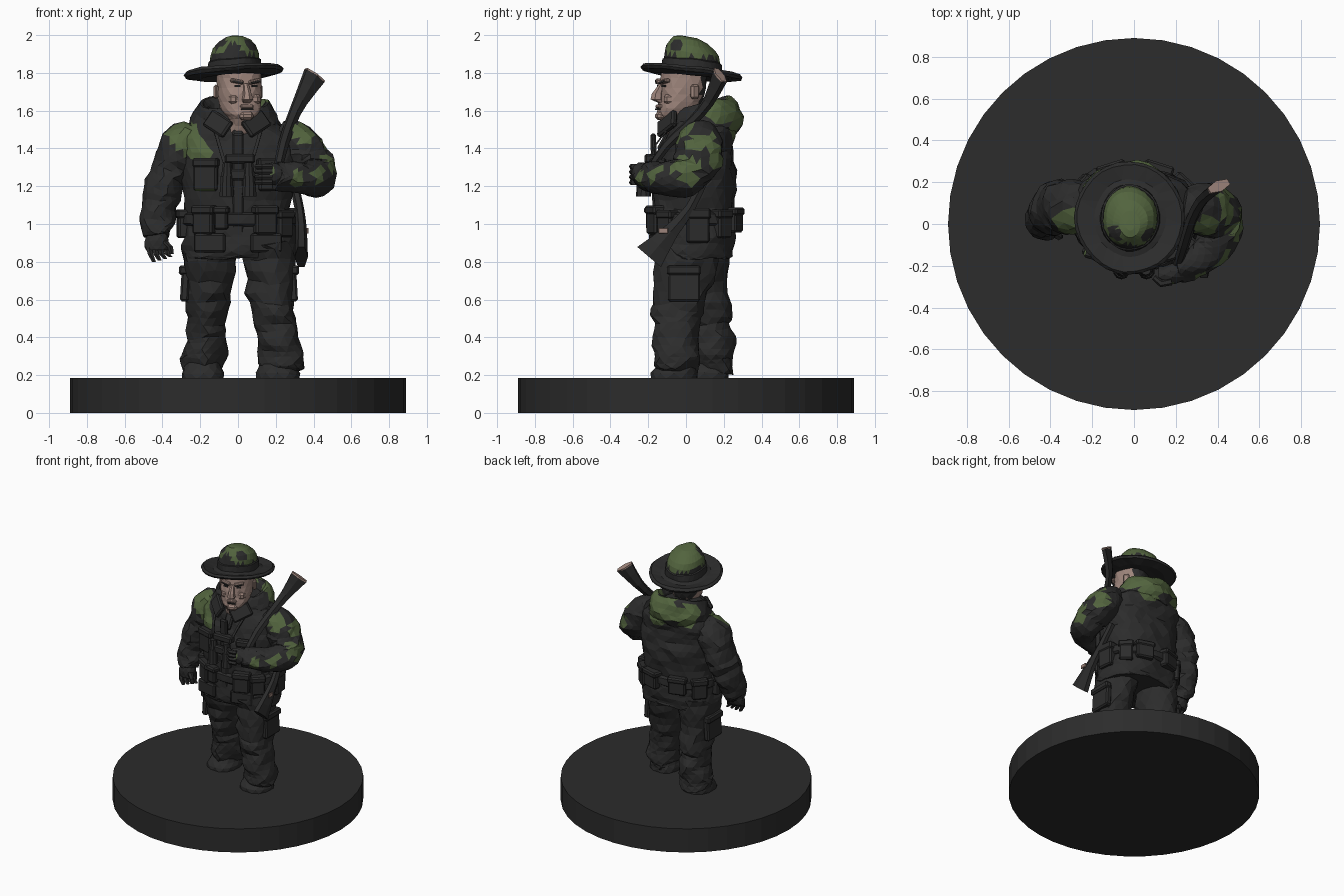
import bpy, bmesh, math
from mathutils import Vector, Matrix, noise

DARK, GREEN, SKIN = 0, 1, 2
MATS = []
for nm, col in (("charcoal cloth", (0.025, 0.025, 0.025, 1)),
                ("camouflage green", (0.085, 0.127, 0.048, 1)),
                ("skin tan", (0.34, 0.235, 0.20, 1))):
    m = bpy.data.materials.new(nm)
    m.diffuse_color = col
    MATS.append(m)


def finish(name, bm, mat=DARK, rule=None):
    bmesh.ops.recalc_face_normals(bm, faces=bm.faces[:])
    for f in bm.faces:
        f.material_index = rule(f.calc_center_median()) if rule else mat
    me = bpy.data.meshes.new(name)
    bm.to_mesh(me)
    bm.free()
    for m in MATS:
        me.materials.append(m)
    ob = bpy.data.objects.new(name, me)
    bpy.context.collection.objects.link(ob)
    return ob


def spline(rows, steps):
    """Smoothly interpolate the ring values."""
    out = []
    for i in range(len(rows) - 1):
        a, b, c, d = rows[max(i - 1, 0)], rows[i], rows[i + 1], rows[min(i + 2, len(rows) - 1)]
        for s in range(steps):
            t = s / steps
            out.append([0.5 * (2 * q + (r - p) * t + (2 * p - 5 * q + 4 * r - w) * t * t
                               + (3 * q - p - 3 * r + w) * t ** 3) for p, q, r, w in zip(a, b, c, d)])
    return out + [list(rows[-1])]


def loft(name, rows, n=16, mat=DARK, axis=None, steps=3, amp=0.0, freq=9, rule=None, power=2.0, shear=(0, 0)):
    """Rings (x, y, z, ru, rv): horizontal, or square to the path when axis is given."""
    rows = spline(rows, steps)
    pts = [Vector(r[:3]) for r in rows]
    bm = bmesh.new()
    rings = []
    for i, r in enumerate(rows):
        u, v = Vector((1, 0, 0)), Vector((0, 1, 0))
        if axis:
            t = (pts[min(i + 1, len(pts) - 1)] - pts[max(i - 1, 0)]).normalized()
            u = Vector(axis)
            u = (u - t * u.dot(t)).normalized()
            v = t.cross(u)
        ring = []
        for k in range(n):
            a = 2 * math.pi * (k + 0.5 + 0.5 * (i % 2) * (n > 8)) / n
            c, s = math.cos(a), math.sin(a)
            p = pts[i] + u * r[3] * math.copysign(abs(c) ** (2 / power), c) \
                       + v * r[4] * math.copysign(abs(s) ** (2 / power), s)
            p.z += shear[0] * (p.x - pts[0].x) + shear[1] * (p.y - pts[0].y)
            if amp:
                p += noise.noise_vector(Vector((p.x * freq, p.y * freq, p.z * freq * 2))) * amp
            ring.append(bm.verts.new(p))
        rings.append(ring)
    for a, b in zip(rings, rings[1:]):
        for k in range(n):
            bm.faces.new((a[k], a[(k + 1) % n], b[(k + 1) % n], b[k]))
    bm.faces.new(rings[0])
    bm.faces.new(rings[-1])
    if n > 8:
        bmesh.ops.triangulate(bm, faces=bm.faces[:])
    return finish(name, bm, mat, rule)


def box(name, loc, size, yaw=0.0, mat=DARK, bevel=0.01, pitch=0.0, roll=0.0, rule=None):
    bm = bmesh.new()
    bmesh.ops.create_cube(bm, size=1, matrix=Matrix.Diagonal((*size, 1)))
    if bevel:
        bmesh.ops.bevel(bm, geom=bm.edges[:], offset=bevel, segments=1, affect='EDGES')
    bm.transform(Matrix.Translation(loc) @ Matrix.Rotation(yaw, 4, 'Z')
                 @ Matrix.Rotation(pitch, 4, 'X') @ Matrix.Rotation(roll, 4, 'Y'))
    return finish(name, bm, mat, rule)


def cyl(name, loc, r1, r2, h, n=10, rot=None):
    bm = bmesh.new()
    bmesh.ops.create_cone(bm, cap_ends=True, segments=n, radius1=r1, radius2=r2, depth=h)
    bm.transform(Matrix.Translation(loc) @ (rot or Matrix()))
    return finish(name, bm)


# camouflage patches: position and radius
PATCHES = [(-.29, -.02, 1.49, .09), (-.23, -.1, 1.40, .075), (.34, 0, 1.47, .07), (.40, .08, 1.42, .075),
           (.44, .16, 1.36, .06), (.47, .0, 1.28, .08), (.40, -.14, 1.25, .06), (.30, -.22, 1.25, .05),
           (.20, -.14, 1.40, .04), (-.16, -.17, 1.2, .035), (.17, -.28, 1.28, .035),
           (.02, .29, 1.61, .11), (-.17, .22, 1.57, .08), (.17, .18, 1.63, .09), (.10, .27, 1.51, .06)]


def camo(c):
    w = 1 + 0.45 * noise.noise(c * 14)
    return GREEN if any((c - Vector(p[:3])).length < p[3] * w for p in PATCHES) else DARK


# display base
cyl("round_base", (0, 0, .0925), .89, .89, .185, 40)

# trousers, boots and cargo pockets
loft("left_trouser", [(-.15, .05, .9, .14, .18), (-.155, .06, .75, .14, .165), (-.16, .09, .58, .115, .14),
     (-.165, .11, .47, .10, .125), (-.17, .13, .37, .115, .13), (-.18, .13, .28, .12, .12),
     (-.185, .13, .22, .105, .11)], 14, amp=.027, freq=8)
loft("right_trouser", [(.15, .0, .9, .14, .18), (.17, -.01, .75, .135, .165), (.18, -.04, .58, .12, .14),
     (.20, -.05, .47, .11, .125), (.22, -.05, .36, .12, .125), (.235, -.05, .27, .115, .12),
     (.22, -.06, .22, .10, .11)], 14, amp=.027, freq=8)
for side, x, y, yaw in (("left", -.185, .10, -.15), ("right", .21, -.065, .15)):
    loft(side + "_boot", [(x, y, .18, .115, .125), (x, y, .21, .115, .125), (x, y + .01, .24, .10, .11),
         (x, y + .03, .30, .08, .08)], 12, steps=1, amp=.008, power=2.4)
for side, x, y in (("left", -.28, .07), ("right", .29, -.01)):
    s = math.copysign(1, x)
    box(side + "_cargo_pocket", (x, y, .68), (.045, .17, .18), roll=s * -.06)
    box(side + "_cargo_flap", (x + s * .008, y, .755), (.05, .18, .05), roll=s * -.06)

# jacket body
loft("jacket", [(.01, .04, .82, .295, .205), (.01, .04, .86, .305, .215), (.01, .04, .97, .295, .215),
     (0, .045, 1.08, .28, .21), (0, .05, 1.24, .295, .215), (0, .06, 1.38, .31, .19), (-.01, .08, 1.48, .285, .175),
     (-.02, .08, 1.55, .21, .15), (-.02, .07, 1.6, .13, .12)], 26, amp=.02, freq=8, rule=camo, power=2.3)
loft("waist_belt", [(.005, .042, .99, .29, .218), (.005, .042, 1.0, .305, .232), (.005, .042, 1.05, .3, .23),
     (.005, .042, 1.06, .28, .21)], 24, steps=1, amp=.006, power=2.3)
box("jacket_placket", (.0, -.165, 1.17), (.06, .03, .62), pitch=.03)
box("upper_placket", (.0, -.105, 1.46), (.06, .03, .16), pitch=-.5)

# belt pouches set round the waist: angle, width, height, z
for i, (deg, w, h, z) in enumerate([(-128, .12, .15, 1.02), (-108, .07, .12, 1.03), (-62, .12, .15, 1.02),
                                    (-38, .10, .14, 1.0), (5, .12, .18, .99), (40, .10, .15, 1.0),
                                    (68, .13, .13, 1.02), (112, .13, .13, 1.02), (145, .11, .15, 1.0),
                                    (185, .1, .15, 1.0)]):
    a = math.radians(deg)
    p = (.005 + .295 * math.cos(a), .042 + .228 * math.sin(a))
    yaw = math.atan2(math.sin(a) / .228, math.cos(a) / .295) + math.pi / 2
    box(f"belt_pouch_{i}", (*p, z), (w, .065, h), yaw)
    box(f"belt_pouch_flap_{i}", (*p, z + h * .36), (w + .014, .08, h * .32), yaw)

# chest and hem pockets
for s in (-1, 1):
    side = "left" if s < 0 else "right"
    box(side + "_chest_pocket", (s * .17, -.145, 1.25), (.13, .05, .15), s * .3, rule=camo)
    box(side + "_chest_flap", (s * .17, -.15, 1.325), (.14, .055, .05), s * .3, rule=camo)
    box(side + "_hem_pocket", (s * .15, -.165, .90), (.17, .03, .1), s * .22)

# binoculars with neck strap
for s in (-1, 1):
    cyl("binocular_barrel", (s * .06, -.225, 1.20), .04, .033, .11)
    cyl("binocular_eyepiece", (s * .057, -.22, 1.29), .033, .024, .07)
    loft("binocular_strap", [(s * .07, -.20, 1.32, .012, .006), (s * .10, -.16, 1.42, .012, .006),
         (s * .13, -.07, 1.53, .012, .006)], 4, axis=(1, 0, 0))
box("binocular_bridge", (0, -.22, 1.26), (.10, .04, .06))
box("chest_gear", (.01, -.19, 1.345), (.16, .06, .05))

# sleeves
loft("left_sleeve", [(-.22, .08, 1.45, .09, .10), (-.30, .08, 1.41, .115, .125), (-.36, .08, 1.27, .105, .125),
     (-.41, .06, 1.13, .095, .115), (-.43, .02, 1.0, .09, .095), (-.425, .0, .93, .075, .08)],
     15, axis=(1, 0, 0), steps=4, amp=.024, freq=9, rule=camo)
loft("right_sleeve", [(.22, .08, 1.45, .09, .10), (.31, .07, 1.42, .115, .125), (.385, .06, 1.33, .115, .125),
     (.42, .0, 1.25, .105, .105), (.37, -.11, 1.24, .09, .09), (.28, -.19, 1.25, .075, .075),
     (.21, -.22, 1.26, .07, .065)], 15, axis=(0, .3, 1), steps=4, amp=.022, freq=9, rule=camo)

# gloved hands
loft("left_glove", [(-.425, .0, .96, .05, .055), (-.43, -.01, .91, .065, .055), (-.43, -.02, .86, .06, .04)],
     10, steps=2, amp=.008)
for k in range(4):
    x, y = -.475 + k * .03, -.02 + .01 * k
    loft(f"left_finger_{k}", [(x, y, .89, .018, .024), (x + .012, y - .02, .84, .017, .02),
         (x + .03, y - .02, .80 + .008 * k, .012, .014)], 6, steps=1)
loft("left_thumb", [(-.39, -.04, .91, .02, .02), (-.36, -.06, .88, .018, .018), (-.35, -.06, .84, .012, .012)], 6, steps=1)
loft("right_glove", [(.23, -.22, 1.26, .05, .05), (.18, -.24, 1.265, .06, .05), (.12, -.245, 1.26, .045, .04)],
     10, axis=(0, 0, 1), steps=2, amp=.008, rule=camo)
for k in range(4):
    z = 1.22 + k * .028
    loft(f"right_finger_{k}", [(.18, -.275, z, .016, .018), (.13, -.285, z, .016, .018), (.095, -.255, z, .013, .013)],
         6, axis=(0, 0, 1), steps=1)

# long gun: upper stock and lower section, both with a tan end
loft("gun_upper", [(.21, -.19, 1.29, .025, .02), (.24, -.10, 1.42, .03, .022), (.28, .03, 1.54, .032, .024),
     (.33, .12, 1.65, .042, .026), (.405, .18, 1.785, .072, .028)], 6, axis=(.12, .06, -.06), steps=2)
loft("gun_butt_plate", [(.403, .178, 1.782, .071, .029), (.407, .182, 1.79, .071, .029)], 6, SKIN,
     axis=(.12, .06, -.06), steps=1)
loft("gun_lower", [(.29, .10, 1.24, .025, .025), (.325, .02, 1.08, .03, .025), (.335, -.08, .96, .048, .03),
     (.335, -.195, .825, .095, .035)], 6, axis=(0, 1, -.5), steps=2)
box("gun_lower_fitting", (.368, -.12, .965), (.012, .05, .03), mat=SKIN, bevel=.003)

# hood and collar
loft("hood", [(-.02, .09, 1.43, .20, .17), (-.02, .10, 1.48, .235, .2), (-.02, .10, 1.55, .235, .19),
     (-.02, .09, 1.62, .205, .16), (-.02, .085, 1.64, .175, .135), (-.02, .06, 1.58, .14, .11),
     (-.02, .05, 1.5, .11, .1)], 22, steps=2, amp=.02, shear=(0, .25), rule=camo)
for s in (-1, 1):
    box("collar_flap", (s * .10 - .005, -.10, 1.53), (.15, .035, .10), s * .5, pitch=-.35, roll=s * -.5)

# head, turned a little to one side
head = [
    loft("head", [(0, -.03, 1.48, .07, .07), (0, -.055, 1.55, .07, .085), (0, -.05, 1.58, .092, .105),
         (0, -.03, 1.65, .112, .115), (0, -.02, 1.72, .116, .12), (0, -.01, 1.82, .112, .118)], 14, steps=2,
         amp=.01, power=2.4, rule=lambda c: DARK if c.y > .05 and c.z > 1.6 else SKIN),
    loft("nose", [(0, -.135, 1.745, .014, .012), (0, -.16, 1.69, .021, .03), (0, -.165, 1.66, .03, .032),
         (0, -.14, 1.64, .02, .012)], 6, SKIN, steps=1),
    box("chin", (0, -.14, 1.572), (.075, .05, .045), mat=SKIN, bevel=.015),
    box("upper_lip", (0, -.146, 1.622), (.07, .03, .02), mat=SKIN, bevel=.006),
    box("mouth_line", (0, -.157, 1.607), (.065, .009, .007), bevel=0)]
for s in (-1, 1):
    head += [box("brow", (s * .05, -.135, 1.755), (.07, .03, .022), s * .25, SKIN, .006, roll=s * -.2),
             box("eyebrow", (s * .05, -.15, 1.752), (.055, .009, .009), s * .25, DARK, 0, roll=s * -.2),
             box("eye", (s * .047, -.139, 1.73), (.032, .009, .012), s * .25, DARK, 0),
             box("cheek", (s * .06, -.115, 1.66), (.06, .05, .06), s * .5, SKIN, .018),
             box("ear", (s * .12, .01, 1.70), (.025, .05, .075), s * .3, SKIN, .01)]
for ob in head:
    ob.data.transform(Matrix.Rotation(math.radians(18), 4, 'Z'))


# wide-brimmed hat: dark brim and band, green crown with dark dents
def hat_rule(c):
    if c.z < 1.885 - .12 * (c.y - .03) + .02 * noise.noise(c * 12):
        return DARK
    dents = ((-.10, -.05, 1.96), (.07, -.06, 1.96), (-.02, -.10, 1.92))
    return DARK if any((c - Vector(d)).length < .042 for d in dents) else GREEN


loft("hat", [(-.02, .03, 1.785, .11, .12), (-.02, .03, 1.775, .18, .19), (-.02, .03, 1.79, .255, .262),
     (-.02, .03, 1.805, .264, .27), (-.02, .03, 1.82, .25, .256), (-.02, .03, 1.805, .17, .185),
     (-.02, .03, 1.815, .142, .16), (-.02, .03, 1.86, .14, .158), (-.02, .03, 1.865, .132, .15),
     (-.02, .03, 1.90, .128, .145), (-.02, .025, 1.935, .115, .13), (-.02, .015, 1.965, .085, .10),
     (-.02, 0, 1.985, .05, .065), (-.02, -.005, 1.99, .02, .025)],
     28, steps=1, amp=.007, freq=10, shear=(.07, -.11), rule=hat_rule)
